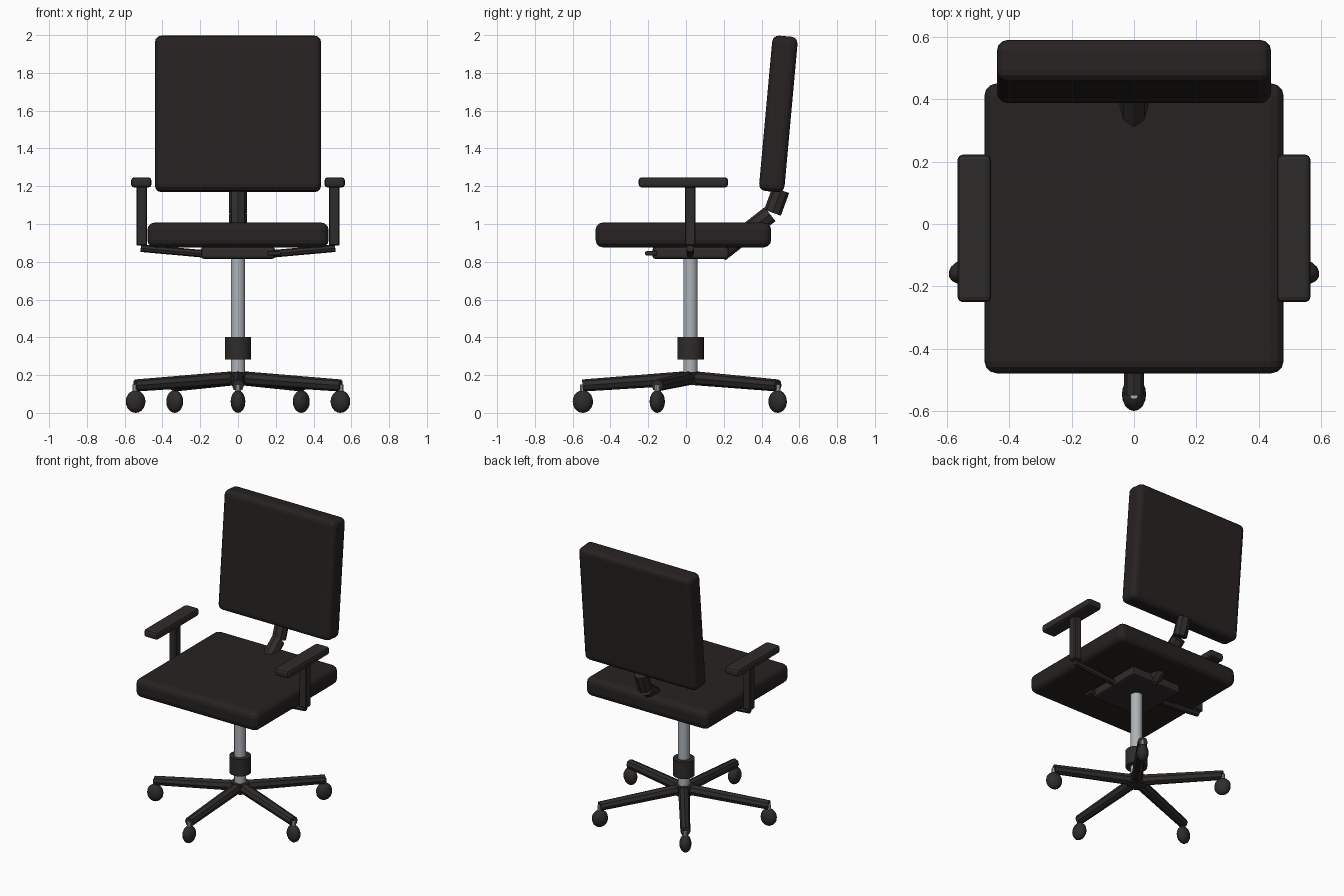
import bpy, math
from mathutils import Vector, Matrix

if "Cube" in bpy.data.objects:
    bpy.data.objects.remove(bpy.data.objects["Cube"])

CY = 0.024  # y of the column axis


def material(name, rgb):
    m = bpy.data.materials.new(name)
    m.diffuse_color = (*rgb, 1)
    m.use_nodes = True
    m.node_tree.nodes["Principled BSDF"].inputs["Base Color"].default_value = m.diffuse_color
    return m


FABRIC = material("fabric", (0.019, 0.016, 0.015))
PLASTIC = material("plastic", (0.028, 0.025, 0.023))
METAL = material("metal", (0.42, 0.45, 0.48))


def finish(name, mat):
    ob = bpy.context.object
    ob.name = name
    ob.data.materials.append(mat)
    return ob


def box(name, loc, size, mat, bevel=0.0, segments=2, tilt=0.0):
    bpy.ops.mesh.primitive_cube_add(size=1, location=loc, rotation=(tilt, 0, 0))
    ob = finish(name, mat)
    ob.scale = size
    bpy.ops.object.transform_apply(location=False, rotation=False, scale=True)
    if bevel:
        b = ob.modifiers.new("bevel", 'BEVEL')
        b.width, b.segments = bevel, segments
    return ob


def tube(name, a, b, r, mat, sides=8, r_end=None):
    # Straight bar with a vertex of its cross-section pointing up
    a, b = Vector(a), Vector(b)
    d = (b - a).normalized()
    side = d.cross(Vector((0, 0, 1)))
    side = side.normalized() if side.length > 1e-4 else Vector((1, 0, 0))
    rot = Matrix((side, d.cross(side), d)).transposed()
    bpy.ops.mesh.primitive_cone_add(vertices=sides, radius1=r, radius2=r_end or r,
                                    depth=(b - a).length, location=(a + b) / 2,
                                    rotation=rot.to_euler())
    return finish(name, mat)


# Cushions
box("seat", (0, -0.014, 0.942), (0.96, 0.93, 0.132), FABRIC, 0.04, 3)
box("backrest", (0, 0.489, 1.583), (0.88, 0.135, 0.826), FABRIC, 0.035, 3,
    tilt=math.radians(-5.2))

# Seat mechanism and height lever
box("seat_plate", (0, CY, 0.847), (0.39, 0.402, 0.062), PLASTIC, 0.012, 2)
tube("lever_rod", (0.14, -0.1, 0.845), (0.17, -0.19, 0.845), 0.01, PLASTIC)
box("lever_handle", (0.19, -0.185, 0.845), (0.075, 0.065, 0.022), PLASTIC, 0.008)

# Backrest support, two angled octagonal bars
tube("back_support_lower", (0, 0.18, 0.845), (0, 0.445, 1.052), 0.047, PLASTIC)
tube("back_support_upper", (0, 0.458, 1.06), (0, 0.502, 1.18), 0.047, PLASTIC)

# Armrests
for s, label in ((-1, "left"), (1, "right")):
    box(f"{label}_arm_pad", (s * 0.512, -0.014, 1.22), (0.108, 0.473, 0.054),
        PLASTIC, 0.016)
    box(f"{label}_arm_post", (s * 0.51, 0.022, 1.045), (0.057, 0.057, 0.32),
        PLASTIC, 0.006, 1)
    tube(f"{label}_arm_bracket", (s * 0.515, 0.022, 0.872), (s * 0.18, 0.022, 0.842),
         0.02, PLASTIC)

# Central column
tube("gas_lift", (0, CY, 0.17), (0, CY, 0.83), 0.038, METAL, 24)
bpy.ops.object.shade_smooth_by_angle()
tube("lift_sleeve", (0, CY, 0.283), (0, CY, 0.402), 0.07, PLASTIC, 24)
bpy.ops.object.shade_smooth_by_angle()
tube("base_hub", (0, CY, 0.148), (0, CY, 0.216), 0.06, PLASTIC, 10)

# Five star legs with casters
for i in range(5):
    a = -math.pi / 2 + i * math.tau / 5
    c, s = math.cos(a), math.sin(a)

    def at(r, z):
        return (r * c, CY + r * s, z)

    tube(f"base_leg_{i}", at(0.02, 0.184), at(0.572, 0.145), 0.037, PLASTIC, 8, 0.032)
    tube(f"caster_stem_{i}", at(0.572, 0.09), at(0.572, 0.15), 0.014, METAL, 10)
    bpy.ops.mesh.primitive_uv_sphere_add(segments=16, ring_count=10, radius=1,
                                         location=at(0.57, 0.06), rotation=(0, 0, a))
    finish(f"caster_{i}", PLASTIC).scale = (0.054, 0.039, 0.06)
    bpy.ops.object.shade_smooth_by_angle()
